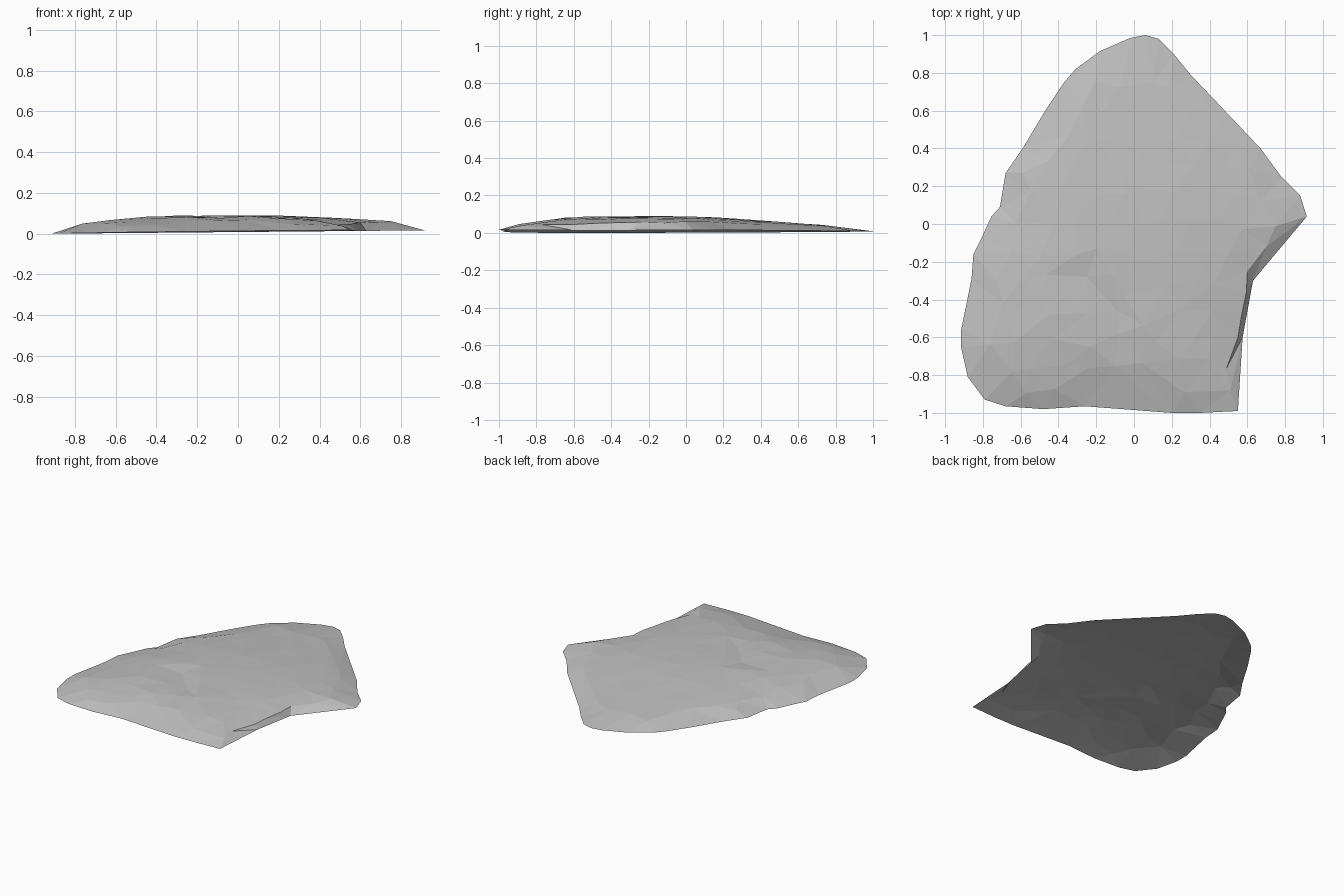
import bpy, bmesh, random
from mathutils import Vector
from mathutils.geometry import delaunay_2d_cdt, intersect_point_line

random.seed(4)
cube = bpy.data.objects.get("Cube")
if cube:
    bpy.data.objects.remove(cube)

# Plan outline of the slab, clockwise from the back tip
OUTLINE = [Vector(p) for p in (
    (.06, 1), (.13, .98), (.21, .9), (.3, .79), (.67, .4), (.78, .25),
    (.88, .15), (.915, .04), (.63, -.3), (.575, -.6), (.55, -.99), (.35, -1),
    (.2, -1), (-.26, -.965), (-.48, -.98), (-.68, -.965), (-.79, -.93),
    (-.88, -.81), (-.915, -.655), (-.915, -.56), (-.86, -.29), (-.85, -.16),
    (-.81, -.08), (-.755, .04), (-.71, .09), (-.68, .27), (-.59, .4),
    (-.47, .6), (-.37, .75), (-.31, .82), (-.18, .915), (-.02, .985))]
COUNT = len(OUTLINE)
EDGES = [(i, (i + 1) % COUNT) for i in range(COUNT)]
STEEP = (7, 8)  # edges of the broken notch

# Crest heights along the length, and points of the chipped hollow and steep notch
CREST = ((-1, .045), (-.85, .065), (-.65, .088), (-.2, .095), (.1, .09),
         (.4, .07), (.8, .04), (1, .015))
HOLLOW = ((-.3, -.16, .092), (.04, -.2, .093), (-.05, -.38, .09),
          (.05, -.54, .09), (-.23, -.65, .084), (-.45, -.48, .086),
          (-.25, -.28, .08), (-.09, -.46, .078), (-.08, -.58, .08))
NOTCH = ((.6, -.25, .06), (.7, -.12, .056), (.595, -.36, .058),
         (.57, -.48, .054), (.55, -.6, .048), (.51, -.88, .042))


def edge_distance(p, steep_bonus=0):
    """Distance to the outline; the notch edges can count as further away."""
    best = 9
    for i, j in EDGES:
        a, b = OUTLINE[i], OUTLINE[j]
        t = intersect_point_line(p, a, b)[1]
        near = a.lerp(b, min(1, max(0, t)))
        best = min(best, (p - near).length + steep_bonus * (i in STEEP))
    return best


def inside(p):
    hit = False
    for i, j in EDGES:
        a, b = OUTLINE[i], OUTLINE[j]
        if (a.y > p.y) != (b.y > p.y):
            if p.x < a.x + (b.x - a.x) * (p.y - a.y) / (b.y - a.y):
                hit = not hit
    return hit


def rim_z(p):
    front_lift = .006 * max(0, -p.y) ** 4 * (1 - p.x ** 2)
    return .011 + .009 * p.x + front_lift


def dome_z(p):
    """Dome limited softly by both the rim slope and the crest line."""
    for (y0, z0), (y1, z1) in zip(CREST, CREST[1:]):
        if y0 <= p.y <= y1:
            crest = z0 + (z1 - z0) * (p.y - y0) / (y1 - y0)
    crest *= 1 - .4 * p.x ** 2
    ramp = rim_z(p) + .09 * (edge_distance(p, .08) / .32) ** .75
    return (ramp ** -5 + crest ** -5) ** -.2 + random.uniform(-.001, .001)


def scatter(step, margin, avoid):
    """Jittered staggered grid of points inside the outline."""
    points = []
    n = int(1 / step) + 1
    for row in range(-n, n + 1):
        for col in range(-n, n + 1):
            p = Vector(((col + .5 * (row % 2)) * step, row * step))
            p += Vector((random.uniform(-.25, .25), random.uniform(-.25, .25))) * step
            clear = all((p - Vector(a[:2])).length > step * .6 for a in avoid)
            if clear and inside(p) and edge_distance(p) > margin:
                points.append(p)
    return points


# Stone slab: a thin domed sheet, open underneath
fixed = HOLLOW + NOTCH
free = scatter(.15, .07, fixed)
plan = OUTLINE + [Vector(f[:2]) for f in fixed] + free
heights = [rim_z(p) for p in OUTLINE] + [f[2] for f in fixed] + [dome_z(p) for p in free]
coords, _, faces, origin, _, _ = delaunay_2d_cdt(plan, EDGES, [], 1, 1e-5)

bm = bmesh.new()
verts = [bm.verts.new((c.x, c.y, heights[o[0]])) for c, o in zip(coords, origin)]
for face in faces:
    bm.faces.new([verts[k] for k in face])
low = min(v.co.z for v in bm.verts)
bmesh.ops.translate(bm, verts=bm.verts, vec=(0, 0, -low))
mesh = bpy.data.meshes.new("stone_slab")
bm.to_mesh(mesh)
bm.free()
slab = bpy.data.objects.new("stone_slab", mesh)
bpy.context.collection.objects.link(slab)

# Plain grey stone
stone = bpy.data.materials.new("grey_stone")
stone.use_nodes = True
grey = (.53, .53, .53, 1)
stone.diffuse_color = grey
stone.node_tree.nodes["Principled BSDF"].inputs["Base Color"].default_value = grey
mesh.materials.append(stone)
